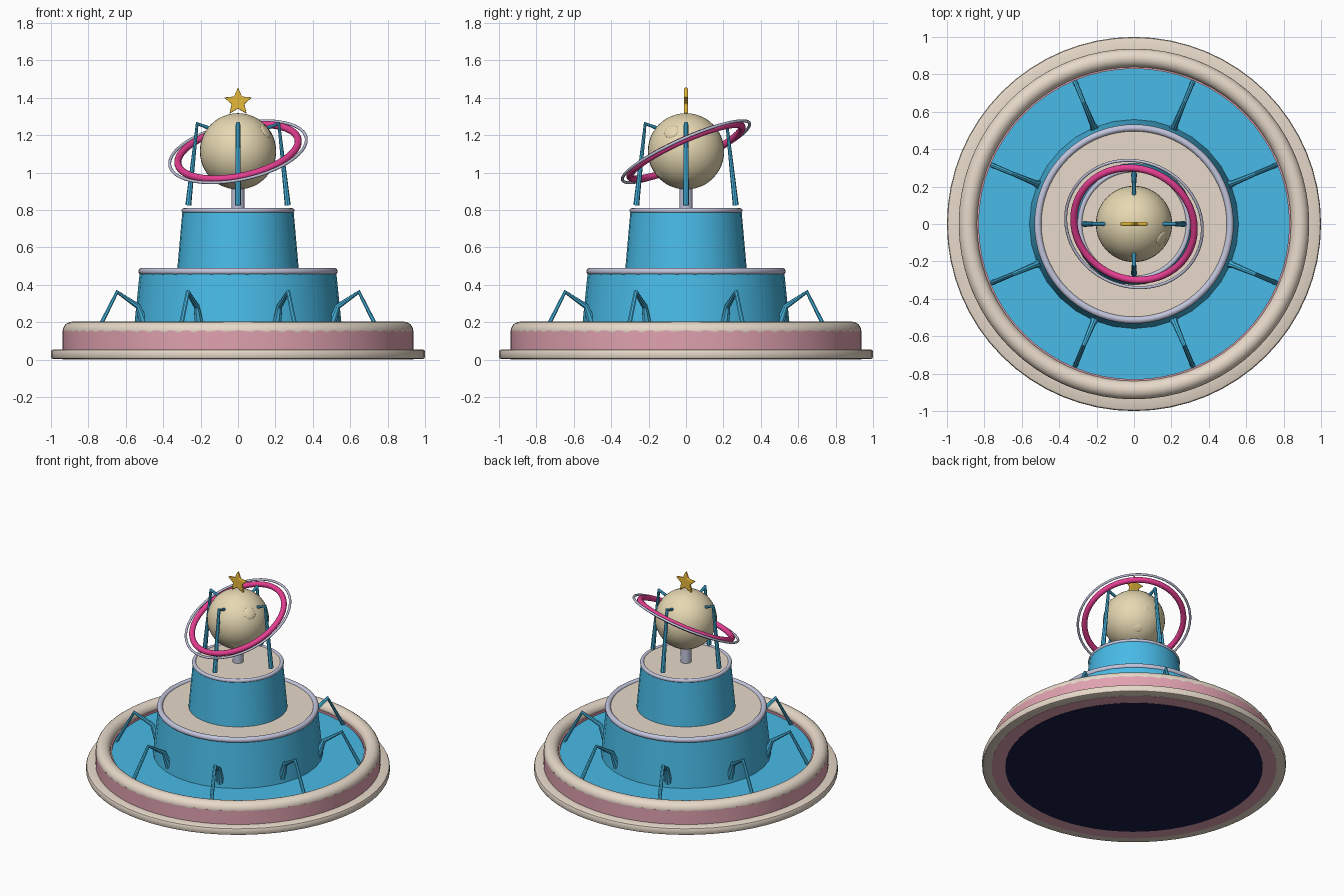
import bpy, bmesh, math
from mathutils import Vector, Matrix

if "Cube" in bpy.data.objects:
    bpy.data.objects.remove(bpy.data.objects["Cube"])


def material(name, r, g, b):
    m = bpy.data.materials.new(name)
    lin = [((c / 255 + 0.055) / 1.055) ** 2.4 for c in (r, g, b)]
    m.diffuse_color = (*lin, 1)
    m.use_nodes = True
    m.node_tree.nodes["Principled BSDF"].inputs["Base Color"].default_value = m.diffuse_color
    return m


STONE = material("stone", 232, 218, 202)
PINK = material("rose wall", 224, 162, 176)
BLUE = material("water blue", 72, 186, 230)
SILVER = material("silver trim", 194, 196, 220)
CREAM = material("globe cream", 230, 216, 178)
MAGENTA = material("magenta", 236, 64, 150)
GOLD = material("gold", 244, 196, 62)
NAVY = material("navy", 25, 26, 70)


def smooth_active(ob):
    bpy.ops.object.select_all(action='DESELECT')
    ob.select_set(True)
    bpy.context.view_layer.objects.active = ob
    bpy.ops.object.shade_smooth_by_angle(angle=math.radians(35))


def finish(name, bm, mat):
    bmesh.ops.recalc_face_normals(bm, faces=bm.faces)
    me = bpy.data.meshes.new(name)
    bm.to_mesh(me)
    bm.free()
    me.materials.append(mat)
    ob = bpy.data.objects.new(name, me)
    bpy.context.collection.objects.link(ob)
    smooth_active(ob)
    return ob


def lathe(name, profile, mat, n=64, closed=False):
    """Revolve (radius, z) points about the z axis."""
    bm = bmesh.new()
    pts = profile + profile[:1] if closed else profile
    vs = [bm.verts.new((r, 0, z)) for r, z in pts]
    edges = [bm.edges.new(p) for p in zip(vs, vs[1:])]
    bmesh.ops.spin(bm, geom=vs + edges, cent=(0, 0, 0), axis=(0, 0, 1),
                   angle=math.tau, steps=n)
    bmesh.ops.remove_doubles(bm, verts=bm.verts, dist=1e-5)
    return finish(name, bm, mat)


def torus(name, major, minor, z, mat, n=72, sides=16):
    circle = [(major + minor * math.cos(math.tau * i / sides),
               minor * math.sin(math.tau * i / sides)) for i in range(sides)]
    ob = lathe(name, circle, mat, n, closed=True)
    ob.location.z = z
    return ob


def jets(name, path, count, start, mat):
    """Bent tapered tubes around the axis; path holds (distance, z, thickness)."""
    cu = bpy.data.curves.new(name, 'CURVE')
    cu.dimensions = '3D'
    cu.bevel_depth = 1.0
    cu.bevel_resolution = 2
    cu.use_fill_caps = True
    cu.materials.append(mat)
    for k in range(count):
        a = start + math.tau * k / count
        sp = cu.splines.new('POLY')
        sp.points.add(len(path) - 1)
        for p, (r, z, t) in zip(sp.points, path):
            p.co = (r * math.cos(a), r * math.sin(a), z, 1)
            p.radius = t
    ob = bpy.data.objects.new(name, cu)
    bpy.context.collection.objects.link(ob)
    bpy.ops.object.select_all(action='DESELECT')
    ob.select_set(True)
    bpy.context.view_layer.objects.active = ob
    bpy.ops.object.convert(target='MESH')
    smooth_active(bpy.context.view_layer.objects.active)


# Basin
lathe("base_step", [(0.92, 0.004), (0.988, 0.004), (0.996, 0.007), (1.0, 0.015),
                    (1.0, 0.043), (0.996, 0.051), (0.988, 0.055), (0.92, 0.055)],
      STONE, closed=True)
lathe("basin_wall", [(0.83, 0.002), (0.937, 0.002), (0.937, 0.155),
                     (0.83, 0.155)], PINK, closed=True)
torus("basin_rim", 0.888, 0.049, 0.154, STONE, sides=24)
lathe("basin_floor", [(0, 0.0), (0.847, 0.0), (0.847, 0.006), (0, 0.006)], NAVY)
lathe("pool_water", [(0, 0.14), (0.835, 0.14)], BLUE)

# Two tapered tiers with trims and paved tops
for label, r0, z0, r1, z1, tube in (
        ("lower", 0.56, 0.13, 0.525, 0.472, 0.019),
        ("upper", 0.327, 0.46, 0.297, 0.797, 0.013)):
    lathe(label + "_tier", [(r0, z0), (r1, z1), (0, z1)], BLUE, 32)
    lathe(label + "_paving", [(r1 - 0.012, z1), (r1 - 0.012, z1 + 0.006),
                              (0, z1 + 0.006)], STONE)
    torus(label + "_trim", r1 - tube * 0.6, tube, z1, SILVER)

# Water jets arching from the pool and around the globe
jets("pool_jets", [(0.82, 0.14, 0.013), (0.70, 0.362, 0.012),
                   (0.578, 0.285, 0.016), (0.535, 0.17, 0.028)],
     8, math.pi / 8, BLUE)
jets("globe_jets", [(0.266, 0.825, 0.016), (0.218, 1.262, 0.012),
                    (0.155, 1.238, 0.010)], 4, 0, BLUE)

# Globe on its post, with low round bumps
C = Vector((0, 0, 1.114))
lathe("globe_post", [(0, 0.8), (0.035, 0.8), (0.035, 0.94), (0, 0.94)], SILVER, 24)
bm = bmesh.new()
bmesh.ops.create_uvsphere(bm, u_segments=40, v_segments=24, radius=0.204,
                          matrix=Matrix.Translation(C))
finish("globe", bm, CREAM)
bm = bmesh.new()
for d, size in (((0.15, -0.08, 0.108), 0.042), ((0.06, -0.14, -0.13), 0.03),
                ((0.07, 0.127, -0.138), 0.03), ((0.055, 0.19, -0.011), 0.025)):
    n = Vector(d).normalized()
    m = (Matrix.Translation(C + n * 0.198)
         @ n.to_track_quat('Z', 'Y').to_matrix().to_4x4()
         @ Matrix.Diagonal((1, 1, 0.27, 1)))
    bmesh.ops.create_uvsphere(bm, u_segments=16, v_segments=8, radius=size, matrix=m)
finish("globe_bumps", bm, CREAM)

# Tilted orbit rings
tilt = Vector((-0.21, -0.45, 1)).to_track_quat('Z', 'Y')
for name, major, minor, mat in (("orbit_ring", 0.328, 0.019, MAGENTA),
                                ("outer_orbit_ring", 0.372, 0.008, SILVER)):
    ring = torus(name, major, minor, C.z - 0.002, mat)
    ring.rotation_mode = 'QUATERNION'
    ring.rotation_quaternion = tilt

# Star with softened edges on top of the globe
bm = bmesh.new()
pts = []
for i in range(10):
    a, r = math.pi / 2 + i * math.pi / 5, (0.036 if i % 2 else 0.078)
    pts.append(bm.verts.new((r * math.cos(a), -0.011, 1.378 + r * math.sin(a))))
face = bm.faces.new(pts)
new = bmesh.ops.extrude_face_region(bm, geom=[face])["geom"]
bmesh.ops.translate(bm, vec=(0, 0.022, 0),
                    verts=[v for v in new if isinstance(v, bmesh.types.BMVert)])
star = finish("star", bm, GOLD)
bevel = star.modifiers.new("soft_edges", 'BEVEL')
bevel.width = 0.005
bevel.segments = 2
